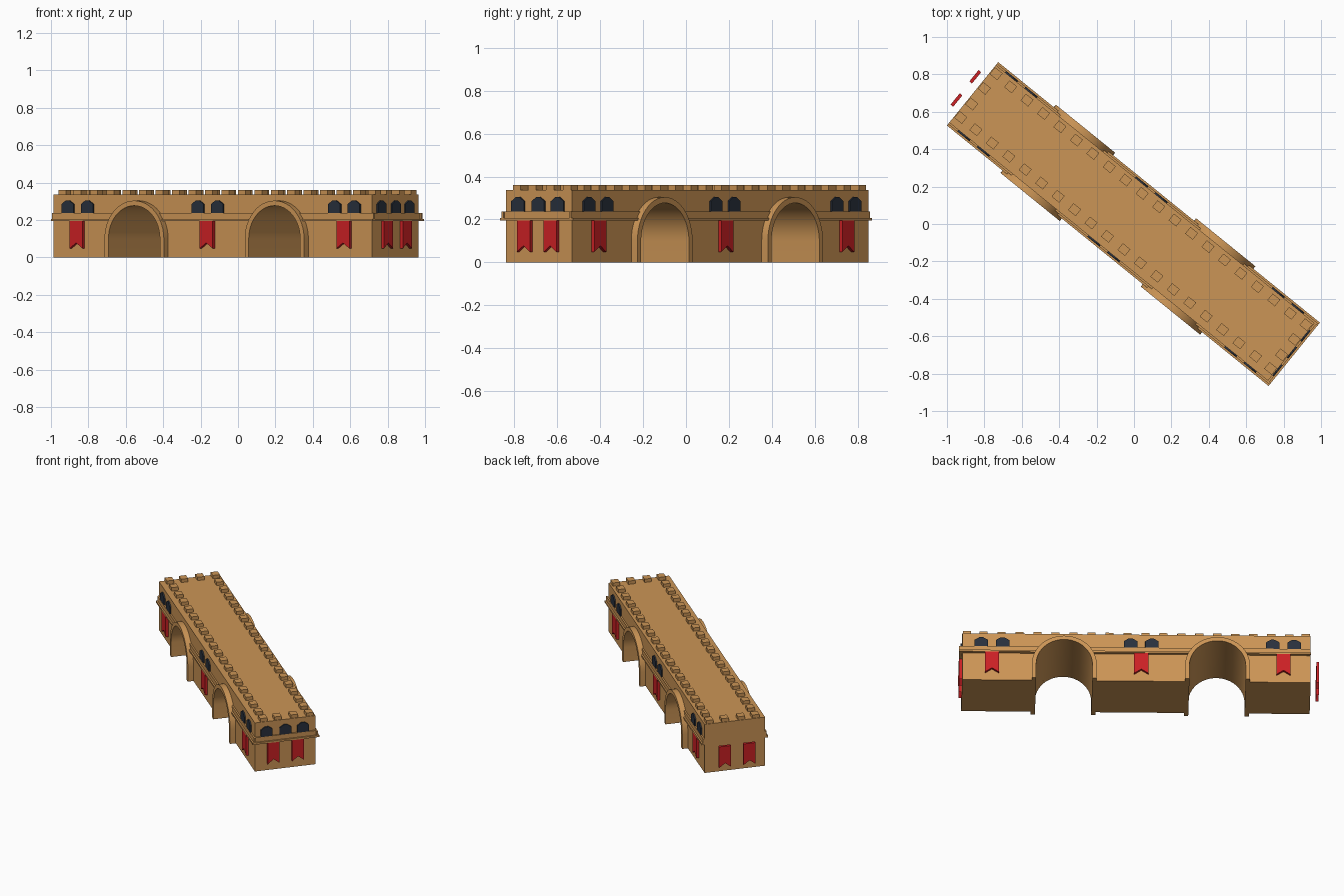
import bpy, math
from mathutils import Matrix

if "Cube" in bpy.data.objects:
    bpy.data.objects.remove(bpy.data.objects["Cube"])

LENGTH, WIDTH, DECK = 2.193, 0.396, 0.337
ARCHES = (-0.51, 0.455)          # arch centres along the bridge
BAYS = (-0.925, -0.03, 0.91)     # banner and window pair centres
SPRING, INNER, OUTER = 0.1, 0.177, 0.204

# The whole bridge stands diagonally
PLACE = Matrix.Translation((-0.011, 0.006, 0)) @ Matrix.Rotation(math.radians(-39), 4, 'Z')


def material(name, rgb):
    m = bpy.data.materials.new(name)
    m.use_nodes = True
    m.diffuse_color = (*rgb, 1)
    m.node_tree.nodes["Principled BSDF"].inputs["Base Color"].default_value = (*rgb, 1)
    return m


SAND = material("sandstone", (0.6, 0.3, 0.092))
RED = material("banner red", (0.6, 0.015, 0.018))
DARK = material("window slate", (0.022, 0.03, 0.046))


def wall(x, y, degrees):
    """Frame of a wall: local x runs along it, local -y points outward."""
    return Matrix.Translation((x, y, 0)) @ Matrix.Rotation(math.radians(degrees), 4, 'Z')


FRONT = wall(0, -WIDTH / 2, 0)
BACK = wall(0, WIDTH / 2, 180)
NEAR_END = wall(LENGTH / 2, 0, 90)
FAR_END = wall(-LENGTH / 2 - 0.037, 0, -90)   # banners hang clear of this end


def prism(name, outline, frame, depth, mat, back=0.0, smooth=False):
    """Extrude a counter-clockwise (along, height) outline outward from a wall."""
    n = len(outline)
    verts = [(u, -depth, z) for u, z in outline] + [(u, back, z) for u, z in outline]
    faces = [tuple(range(n)), tuple(reversed(range(n, 2 * n)))]
    faces += [(i, i + n, (i + 1) % n + n, (i + 1) % n) for i in range(n)]
    mesh = bpy.data.meshes.new(name)
    mesh.from_pydata(verts, [], faces)
    mesh.transform(PLACE @ frame)
    mesh.materials.append(mat)
    ob = bpy.data.objects.new(name, mesh)
    bpy.context.collection.objects.link(ob)
    if smooth:
        bpy.ops.object.select_all(action='DESELECT')
        ob.select_set(True)
        bpy.context.view_layer.objects.active = ob
        bpy.ops.object.shade_smooth_by_angle(angle=math.radians(30))
    return ob


def rect(u0, u1, z0, z1):
    return [(u0, z0), (u1, z0), (u1, z1), (u0, z1)]


def arch(centre, radius, steps=24):
    """Arch line from the left foot over the crown to the right foot."""
    curve = [(centre - radius * math.cos(math.pi * i / steps),
              SPRING + radius * math.sin(math.pi * i / steps)) for i in range(steps + 1)]
    return [(centre - radius, 0)] + curve + [(centre + radius, 0)]


# Bridge body: side elevation with two arched tunnels
half = LENGTH / 2
profile = [(-half, 0)]
for c in ARCHES:
    profile += arch(c, INNER)
profile += [(half, 0), (half, DECK), (-half, DECK)]
prism("bridge_body", profile, FRONT, 0, SAND, back=WIDTH, smooth=True)


def banner(name, frame, u, width):
    w = width / 2
    prism(name, [(u - w, 0.048), (u, 0.078), (u + w, 0.048), (u + w, 0.195), (u - w, 0.195)],
          frame, 0.018, RED)


def window(name, frame, u, width):
    w = width / 2
    prism(name, [(u - w, 0.238), (u + w, 0.238), (u + w, 0.285), (u + w * 0.3, 0.304),
                 (u - w * 0.3, 0.304), (u - w, 0.285)], frame, 0.009, DARK)


def ledge(name, frame, u0, u1):
    # sloping upper course over a projecting lip
    prism(name + "_course", rect(u0, u1, 0.205, 0.238), frame, 0.01, SAND)
    prism(name + "_lip", rect(u0, u1, 0.195, 0.207), frame, 0.02, SAND)


# Long sides: arch surrounds, ledges, banners and window pairs
for side, frame, sign in (("front", FRONT, 1), ("back", BACK, -1)):
    for i, c in enumerate(ARCHES):
        u = c * sign
        ring = arch(u, INNER) + arch(u, OUTER)[::-1]
        prism(f"{side}_arch_surround_{i + 1}", ring, frame, 0.037, SAND, smooth=True)
    stops = [-half, ARCHES[0] - 0.15, ARCHES[0] + 0.15,
             ARCHES[1] - 0.15, ARCHES[1] + 0.15, half + 0.02]
    for i in range(0, len(stops), 2):
        a, b = sorted((stops[i] * sign, stops[i + 1] * sign))
        ledge(f"{side}_ledge_{i // 2 + 1}", frame, a, b)
    for i, c in enumerate(BAYS):
        banner(f"{side}_banner_{i + 1}", frame, c * sign, 0.09)
        for j, du in enumerate((-0.067, 0.067)):
            window(f"{side}_window_{i + 1}_{j + 1}", frame, c * sign + du, 0.084)

# Decorated end, and the plain end with two free-hanging banners
ledge("end_ledge", NEAR_END, -WIDTH / 2, WIDTH / 2)
for i, u in enumerate((-0.122, 0, 0.115)):
    window(f"end_window_{i + 1}", NEAR_END, u, 0.076)
for i, u in enumerate((-0.08, 0.08)):
    banner(f"end_banner_{i + 1}", NEAR_END, u, 0.078)
    banner(f"far_banner_{i + 1}", FAR_END, u, 0.078)


# Merlons round the deck
def merlon(name, x, y):
    prism(name, rect(x - 0.026, x + 0.026, DECK - 0.005, 0.36), wall(0, y, 0),
          0.023, SAND, back=0.023)


ROW = 18
for i in range(ROW):
    x = -0.962 + i * 1.924 / (ROW - 1)
    merlon(f"front_merlon_{i + 1}", x, -0.138)
    merlon(f"back_merlon_{i + 1}", x, 0.157)
for i, y in enumerate((-0.138, -0.045, 0.062, 0.163)):
    merlon(f"near_end_merlon_{i + 1}", 1.066, y)
    merlon(f"far_end_merlon_{i + 1}", -1.066, y)
